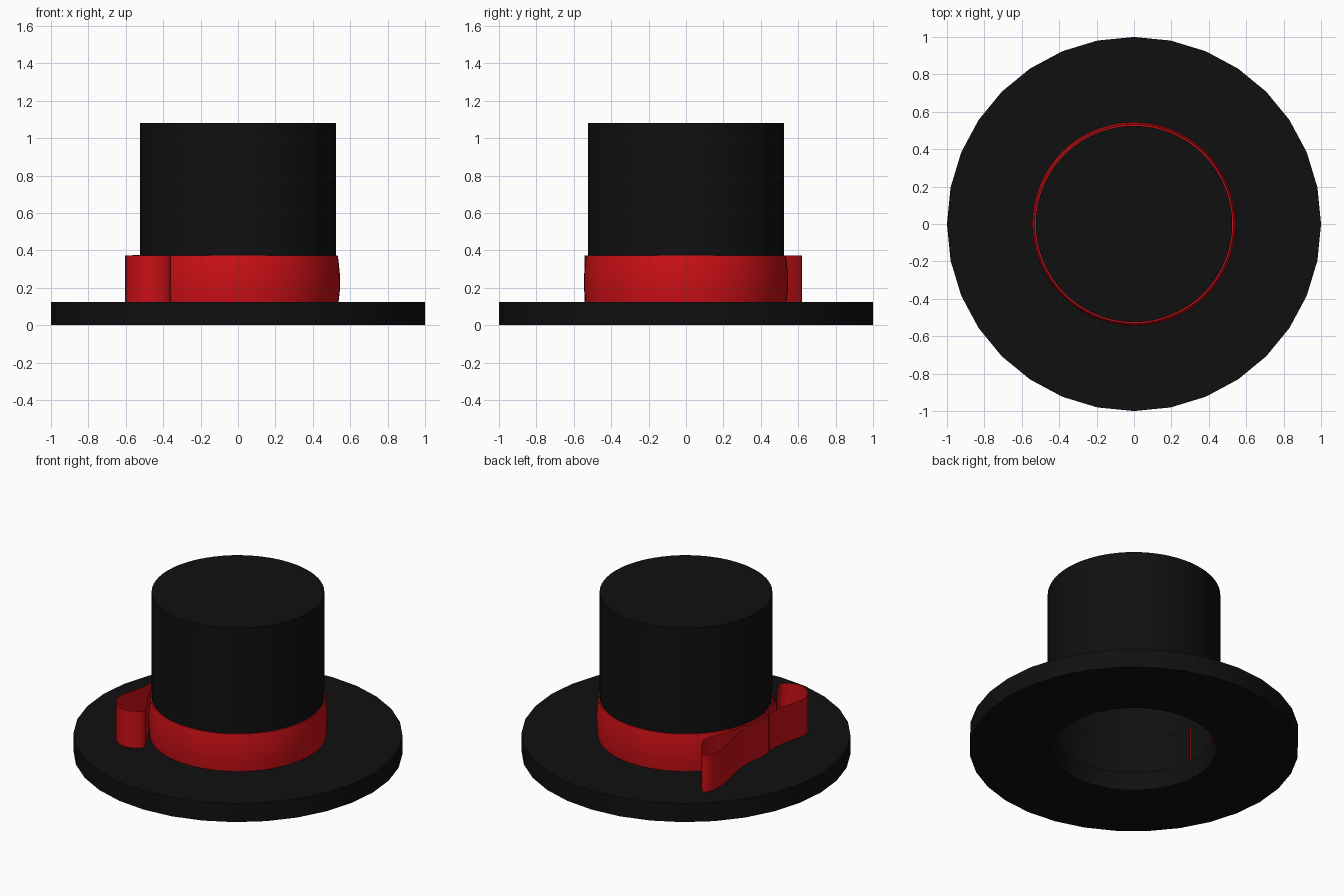
import bpy, bmesh, math
from mathutils import Vector

if "Cube" in bpy.data.objects:
    bpy.data.objects.remove(bpy.data.objects["Cube"])


def material(name, rgb):
    m = bpy.data.materials.new(name)
    m.diffuse_color = (*rgb, 1)
    m.use_nodes = True
    m.node_tree.nodes["Principled BSDF"].inputs["Base Color"].default_value = m.diffuse_color
    return m


BLACK = material("black_felt", (0.005, 0.005, 0.005))
RED = material("red_ribbon", (0.6, 0.005, 0.008))


def finish(bm, name, mat, angle=35):
    me = bpy.data.meshes.new(name)
    bm.to_mesh(me)
    bm.free()
    ob = bpy.data.objects.new(name, me)
    bpy.context.collection.objects.link(ob)
    me.materials.append(mat)
    bpy.ops.object.select_all(action='DESELECT')
    ob.select_set(True)
    bpy.context.view_layer.objects.active = ob
    bpy.ops.object.shade_smooth_by_angle(angle=math.radians(angle))
    return ob


def lathe(name, profile, mat, sides=32, closed=False, cap=False):
    """Revolve (radius, z) points about the z axis."""
    bm = bmesh.new()
    rings = [[bm.verts.new((r * math.cos(a), r * math.sin(a), z))
              for a in (2 * math.pi * i / sides for i in range(sides))]
             for r, z in profile]
    pairs = list(zip(rings, rings[1:]))
    if closed:
        pairs.append((rings[-1], rings[0]))
    for lo, hi in pairs:
        for i in range(sides):
            j = (i + 1) % sides
            bm.faces.new((lo[i], lo[j], hi[j], hi[i]))
    if cap:
        bm.faces.new(rings[-1])
    return finish(bm, name, mat)


def catmull(pts, steps=4):
    """Smooth open path through the points."""
    p = [Vector(q) for q in pts]
    p = [p[0]] + p + [p[-1]]
    out = []
    for i in range(1, len(p) - 2):
        a, b, c, d = p[i - 1:i + 3]
        for s in range(steps):
            t = s / steps
            out.append(0.5 * (2 * b + (c - a) * t + (2 * a - 5 * b + 4 * c - d) * t * t
                              + (3 * b - a - 3 * c + d) * t ** 3))
    return out + [p[-1]]


def ribbon(name, pts, z0=0.125, z1=0.372):
    """Thin upright strip following an (x, y) path."""
    bm = bmesh.new()
    cols = [(bm.verts.new((q.x, q.y, z0)), bm.verts.new((q.x, q.y, z1)))
            for q in catmull(pts)]
    for a, b in zip(cols, cols[1:]):
        bm.faces.new((a[0], b[0], b[1], a[1]))
    return finish(bm, name, RED, 50)


# Flat brim with the head opening
lathe("brim", [(0.5, 0), (1, 0), (1, 0.125), (0.5, 0.125)], BLACK, closed=True)

# Thin-walled crown, closed on top
lathe("crown", [(0.525, 0.12), (0.525, 1.08)], BLACK, sides=64, cap=True)

# Slightly bulging hat band
lathe("band", [(0.538, 0.125), (0.545, 0.19), (0.545, 0.27), (0.538, 0.34),
               (0.533, 0.372), (0.524, 0.372)], RED, sides=64)

# Bow on the left side: two open loops and a knot
ribbon("bow_loop_front", [(-0.535, -0.08), (-0.475, -0.27), (-0.38, -0.43), (-0.36, -0.49),
                          (-0.41, -0.53), (-0.49, -0.54), (-0.57, -0.48), (-0.60, -0.40),
                          (-0.575, -0.28), (-0.555, -0.18), (-0.555, -0.09)])
ribbon("bow_loop_back", [(-0.53, 0.12), (-0.49, 0.27), (-0.44, 0.42), (-0.48, 0.52),
                         (-0.54, 0.60), (-0.57, 0.617), (-0.60, 0.56), (-0.60, 0.45),
                         (-0.575, 0.32), (-0.555, 0.22), (-0.55, 0.12)])
ribbon("bow_knot", [(-0.51, -0.07), (-0.535, -0.11), (-0.56, -0.07), (-0.565, 0.0),
                    (-0.555, 0.09), (-0.535, 0.15), (-0.50, 0.14)], 0.125, 0.376)
